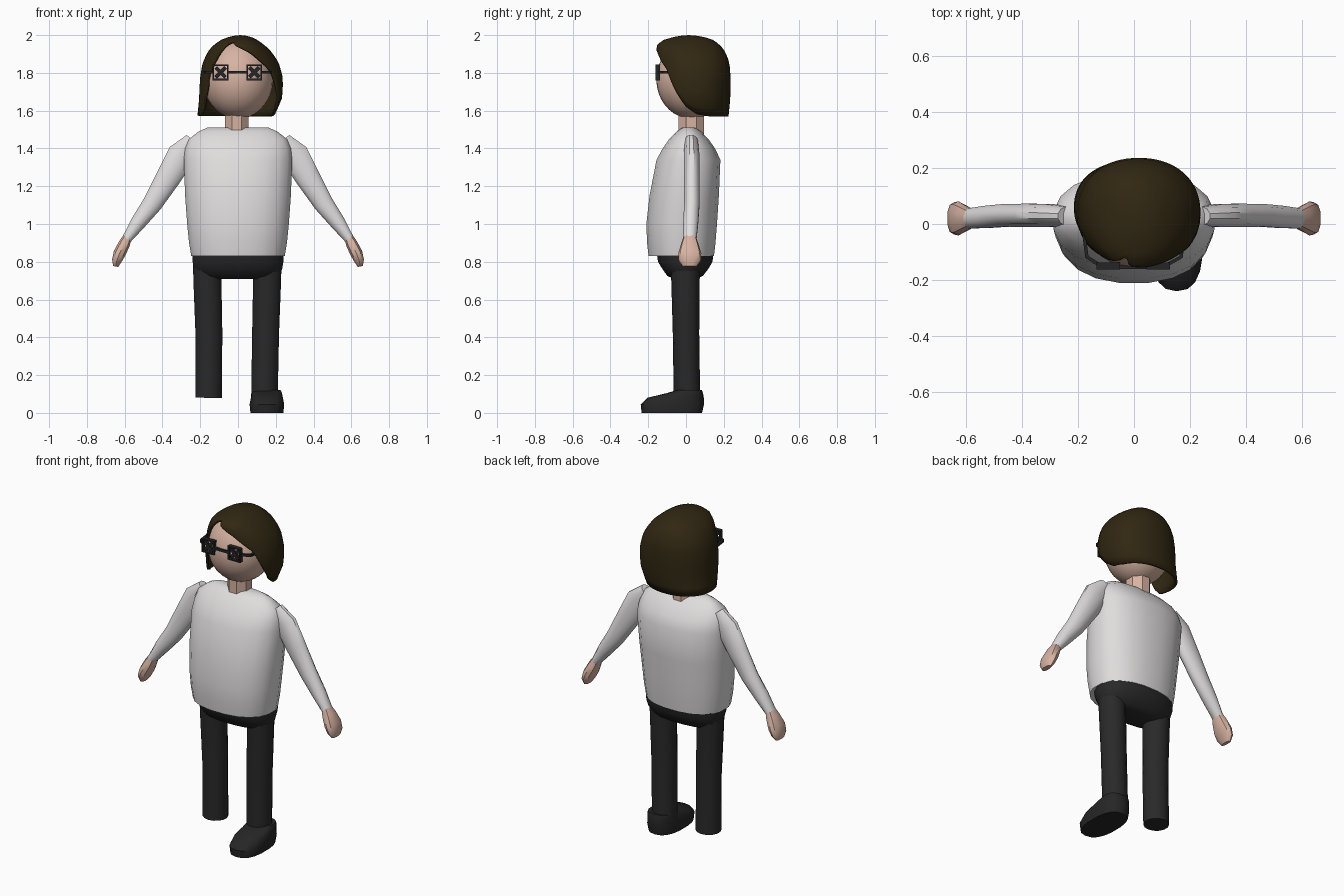
import bpy, bmesh, math
from mathutils import Vector

if "Cube" in bpy.data.objects:
    bpy.data.objects.remove(bpy.data.objects["Cube"])


def material(name, rgb):
    m = bpy.data.materials.new(name)
    m.diffuse_color = (*rgb, 1)
    m.use_nodes = True
    m.node_tree.nodes["Principled BSDF"].inputs["Base Color"].default_value = m.diffuse_color
    return m


SKIN = material("skin", (0.68, 0.45, 0.36))
SHIRT = material("white_shirt", (0.74, 0.72, 0.72))
PANTS = material("dark_pants", (0.022, 0.022, 0.023))
SHOE = material("dark_shoe", (0.019, 0.019, 0.02))
HAIR = material("brown_hair", (0.030, 0.020, 0.006))
FRAME = material("black_frame", (0.018, 0.018, 0.02))


def finish(name, bm, mat, angle=40):
    bmesh.ops.remove_doubles(bm, verts=bm.verts, dist=0.0005)
    bmesh.ops.recalc_face_normals(bm, faces=bm.faces)
    me = bpy.data.meshes.new(name)
    bm.to_mesh(me)
    bm.free()
    me.materials.append(mat)
    ob = bpy.data.objects.new(name, me)
    bpy.context.collection.objects.link(ob)
    bpy.ops.object.select_all(action='DESELECT')
    ob.select_set(True)
    bpy.context.view_layer.objects.active = ob
    bpy.ops.object.shade_smooth_by_angle(angle=math.radians(angle))
    return ob


def spow(v, p):
    return math.copysign(abs(v) ** p, v)


def loft(name, path, sides, mat, power=2.0, angle=40):
    """Capped tube through (x, y, z, radius in the xz plane, radius in y)."""
    bm = bmesh.new()
    pts = [Vector(p[:3]) for p in path]
    rings = []
    for i, (c, p) in enumerate(zip(pts, path)):
        d = pts[min(i + 1, len(pts) - 1)] - pts[max(i - 1, 0)]
        d.y = 0
        d.normalize()
        side = Vector((d.z, 0, -d.x))
        ring = []
        for k in range(sides):
            a = 2 * math.pi * (k + 0.5) / sides
            ring.append(bm.verts.new(c + side * p[3] * spow(math.cos(a), 2 / power)
                                     + Vector((0, p[4] * spow(math.sin(a), 2 / power), 0))))
        rings.append(ring)
    for r0, r1 in zip(rings, rings[1:]):
        for k in range(sides):
            j = (k + 1) % sides
            bm.faces.new((r0[k], r0[j], r1[j], r1[k]))
    bm.faces.new(rings[0])
    bm.faces.new(rings[-1])
    return finish(name, bm, mat, angle)


def stack(name, rows, sides, mat, cx=0, power=2.0, angle=40):
    """Upright loft from rows of (z, half width, front y, back y)."""
    return loft(name, [(cx, (f + b) / 2, z, w, (b - f) / 2) for z, w, f, b in rows],
                sides, mat, power, angle)


# Shirt body
stack("shirt", [(0.83, .25, -.20, .15), (0.90, .262, -.208, .158), (1.0, .272, -.212, .166),
                (1.15, .283, -.195, .176), (1.34, .29, -.158, .184), (1.40, .283, -.125, .155),
                (1.45, .262, -.09, .12), (1.49, .21, -.05, .08), (1.51, .165, -.02, .05)],
      20, SHIRT, power=2.3)

# Hips and legs
stack("hips", [(0.71, .16, -.065, .06), (0.725, .21, -.10, .09), (0.76, .236, -.125, .118),
               (0.80, .243, -.15, .142), (0.86, .243, -.158, .148)], 20, PANTS, power=2.3)
for side, s in (("left", 1), ("right", -1)):
    shift = -.004
    loft(side + "_leg", [(s * .148 + shift * 2, .005, .08, .072, .07),
                         (s * .150 + shift, 0, .42, .073, .07),
                         (s * .158 + shift, -.003, .70, .076, .075),
                         (s * .158 + shift, -.003, .78, .078, .08)], 14, PANTS)

# Single shoe
stack("shoe", [(0, .088, -.235, .085), (.045, .093, -.24, .095), (.08, .086, -.205, .094),
               (.105, .081, -.10, .09), (.122, .072, -.045, .084)], 18, SHOE, cx=.153, power=2.5)

# Arms and hands
for side, s in (("left", 1), ("right", -1)):
    loft(side + "_sleeve", [(s * .235, .028, 1.44, .05, .035), (s * .30, .030, 1.365, .077, .042),
                            (s * .37, .031, 1.245, .068, .043), (s * .455, .031, 1.105, .054, .042),
                            (s * .53, .025, 1.005, .042, .041), (s * .588, .02, .922, .027, .037)],
         12, SHIRT)
    loft(side + "_hand", [(s * .583, .02, .935, .024, .032), (s * .602, .02, .895, .032, .046),
                          (s * .627, .02, .845, .034, .061), (s * .642, .02, .805, .027, .058),
                          (s * .648, .02, .775, .014, .036)], 10, SKIN, power=2.3)

# Neck and head
stack("neck", [(1.47, .068, -.045, .10), (1.66, .068, -.045, .10)], 8, SKIN, cx=-.007, angle=20)
bm = bmesh.new()
bmesh.ops.create_uvsphere(bm, u_segments=28, v_segments=18, radius=1)
for v in bm.verts:
    v.co = Vector((v.co.x * .186, v.co.y * .187 + .03, v.co.z * .208 + 1.765))
finish("head", bm, SKIN)


# Hair: side-parted bob hanging from the crown to a hairline that varies around the head
def lerp_rows(rows, key):
    for r0, r1 in zip(rows, rows[1:]):
        if key <= r1[0]:
            t = max(0, (key - r0[0]) / (r1[0] - r0[0]))
            return [p + (q - p) * t for p, q in zip(r0[1:], r1[1:])]
    return list(rows[-1][1:])


# height: centre x, half width, centre y, half depth
HAIR_ROWS = [(1.57, -.012, .203, .06, .165), (1.66, .013, .219, .045, .189),
             (1.72, .017, .221, .041, .195), (1.78, .018, .218, .04, .196),
             (1.84, .015, .205, .037, .194), (1.88, .012, .188, .032, .19),
             (1.92, .008, .162, .022, .18), (1.95, .005, .132, .013, .165),
             (1.975, .006, .095, .012, .13), (1.99, .01, .06, .015, .08),
             (1.997, .012, .03, .015, .04), (2.0, .012, 0, .015, 0)]
# angle from the front towards +x: lower edge height
HAIRLINE = [(-180, 1.57), (-66, 1.575), (-60, 1.61), (-55, 1.70), (-49, 1.81), (-38, 1.90),
            (-26, 1.955), (-17, 1.972), (-6, 1.945), (18, 1.905), (45, 1.82), (62, 1.70),
            (75, 1.62), (90, 1.58), (110, 1.57), (180, 1.57)]
bm = bmesh.new()
COLS, STEPS = 72, 16
grid = []
for i in range(COLS):
    deg = -180 + 360 * i / COLS
    low = lerp_rows(HAIRLINE, deg)[0]
    a = math.radians(deg)
    col = []
    for k in range(STEPS + 1):
        z = 2.0 - (2.0 - low) * (k / STEPS) ** 1.7
        cx, rx, cy, ry = lerp_rows(HAIR_ROWS, z)
        col.append(bm.verts.new((cx + rx * spow(math.sin(a), .92),
                                 cy - ry * spow(math.cos(a), .92), z)))
    grid.append(col)
for i in range(COLS):
    c0, c1 = grid[i], grid[(i + 1) % COLS]
    for k in range(STEPS):
        bm.faces.new((c0[k], c0[k + 1], c1[k + 1], c1[k]))
hair = finish("hair", bm, HAIR, 50)
thick = hair.modifiers.new("thickness", 'SOLIDIFY')
thick.thickness = .014
thick.offset = -1


# Glasses: square rims with crosses, bridge and temples
def bar(bm, p, q, w, depth):
    p, q = Vector(p), Vector(q)
    d = (q - p).normalized()
    up = Vector((0, 0, 1)) if abs(d.y) > .3 else Vector((0, 1, 0)).cross(d).normalized()
    out = d.cross(up).normalized()
    ends = [[bm.verts.new(c + up * u * w / 2 + out * o * depth / 2)
             for u, o in ((-1, -1), (1, -1), (1, 1), (-1, 1))] for c in (p, q)]
    for k in range(4):
        j = (k + 1) % 4
        bm.faces.new((ends[0][k], ends[0][j], ends[1][j], ends[1][k]))
    bm.faces.new(ends[0])
    bm.faces.new(ends[1])


Y, Z, H = -.15, 1.803, .038
rims, crosses, arms = bmesh.new(), bmesh.new(), bmesh.new()
for lx in (-.092, .086):
    for s in (-1, 1):
        bar(rims, (lx - H - .004, Y, Z + s * H), (lx + H + .004, Y, Z + s * H), .008, .024)
        bar(rims, (lx + s * H, Y, Z - H), (lx + s * H, Y, Z + H), .008, .024)
        bar(crosses, (lx - .026, Y + s * .001, Z - s * .026), (lx + .026, Y + s * .001, Z + s * .026), .02, .014)
bar(arms, (-.054, Y - .004, Z), (.048, Y - .004, Z), .015, .014)
for s in (-1, 1):
    x0 = .127 * s - .003
    bar(arms, (x0, Y + .008, Z), (.168 * s, -.118, Z), .015, .012)
    bar(arms, (.168 * s, -.12, Z), (.186 * s, .02, Z), .015, .012)
finish("glasses_rims", rims, FRAME, 30)
finish("eye_crosses", crosses, FRAME, 30)
finish("glasses_arms", arms, FRAME, 30)
